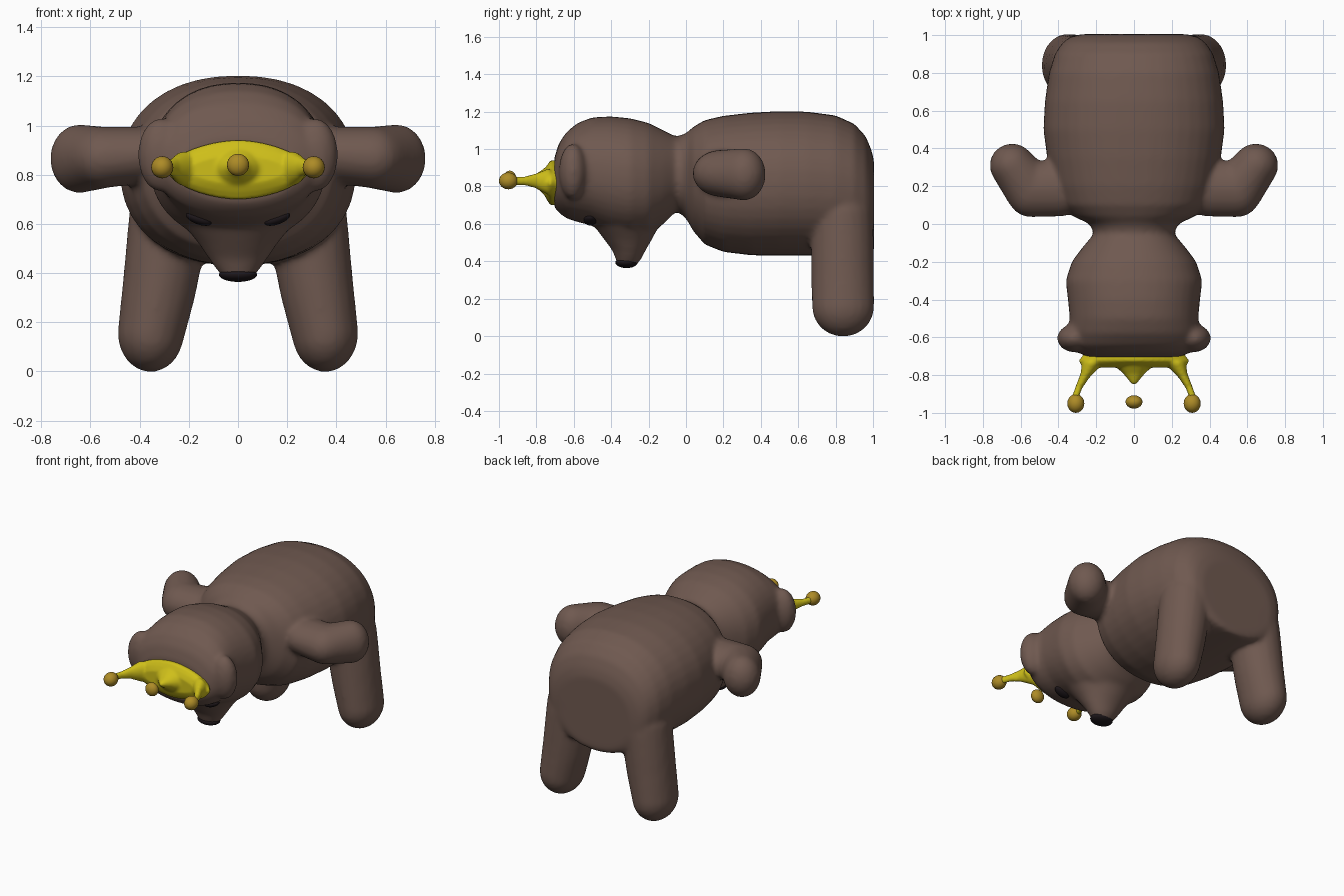
import bpy, bmesh
from math import sin, cos, pi
from mathutils import Matrix, Vector

if "Cube" in bpy.data.objects:
    bpy.data.objects.remove(bpy.data.objects["Cube"])


def material(name, rgb):
    m = bpy.data.materials.new(name)
    m.diffuse_color = (*rgb, 1)
    m.use_nodes = True
    m.node_tree.nodes["Principled BSDF"].inputs["Base Color"].default_value = m.diffuse_color
    return m


FUR = material("brown_fur", (0.16, 0.10, 0.08))
GOLD = material("yellow", (0.62, 0.52, 0.01))
DARK_GOLD = material("dark_gold", (0.42, 0.26, 0.02))
BLACK = material("black", (0.012, 0.008, 0.01))


def power(v, e):
    return (1 if v >= 0 else -1) * abs(v) ** (2 / e)


def loft(bm, rings, n=40):
    """Closed skin through rings of points; each ring is a function of angle."""
    loops = [[bm.verts.new(r(2 * pi * i / n)) for i in range(n)] for r in rings]
    faces = [bm.faces.new(loops[0]), bm.faces.new(loops[-1])]
    for a, b in zip(loops, loops[1:]):
        for i in range(n):
            j = (i + 1) % n
            faces.append(bm.faces.new((a[i], a[j], b[j], b[i])))
    bmesh.ops.recalc_face_normals(bm, faces=faces)


def ring_y(y, rx, top, bottom, e=2.2):
    zc, rz = (top + bottom) / 2, (top - bottom) / 2
    return lambda t: (rx * power(cos(t), e), y, zc + rz * power(sin(t), e))


def ring_z(z, rx, y0, y1):
    yc, ry = (y0 + y1) / 2, (y1 - y0) / 2
    return lambda t: (rx * cos(t), yc + ry * sin(t), z)


def ellipsoid(bm, c, r, rot=None):
    m = Matrix.Translation(c) @ (rot or Matrix()) @ Matrix.Diagonal((*r, 1))
    return bmesh.ops.create_uvsphere(bm, u_segments=20, v_segments=12, radius=1, matrix=m)["verts"]


def limb(bm, joints):
    """Chain of hulls between consecutive ellipsoids."""
    for a, b in zip(joints, joints[1:]):
        tmp = bmesh.new()
        ellipsoid(tmp, *a)
        ellipsoid(tmp, *b)
        out = bmesh.ops.convex_hull(tmp, input=tmp.verts[:])
        bad = {g for g in out["geom_interior"] + out["geom_unused"] if isinstance(g, bmesh.types.BMVert)}
        bmesh.ops.delete(tmp, geom=list(bad), context="VERTS")
        bmesh.ops.recalc_face_normals(tmp, faces=tmp.faces[:])
        me = bpy.data.meshes.new("tmp")
        tmp.to_mesh(me)
        tmp.free()
        bm.from_mesh(me)
        bpy.data.meshes.remove(me)


def finish(bm, name, mat, voxel=0, smooth=0):
    me = bpy.data.meshes.new(name)
    bm.to_mesh(me)
    bm.free()
    me.materials.append(mat)
    for p in me.polygons:
        p.use_smooth = True
    ob = bpy.data.objects.new(name, me)
    bpy.context.collection.objects.link(ob)
    if voxel:
        r = ob.modifiers.new("blend", "REMESH")
        r.mode, r.voxel_size, r.use_smooth_shade = "VOXEL", voxel, True
        s = ob.modifiers.new("soften", "SMOOTH")
        s.factor, s.iterations = 0.5, smooth
    return ob


# Bear: head and torso along y
bm = bmesh.new()
head = [(-0.705, 0.24, 0.95, 0.69), (-0.68, 0.30, 1.03, 0.66), (-0.64, 0.34, 1.09, 0.63),
        (-0.58, 0.345, 1.14, 0.61), (-0.5, 0.34, 1.17, 0.59), (-0.4, 0.35, 1.175, 0.55),
        (-0.3, 0.362, 1.165, 0.53), (-0.2, 0.33, 1.14, 0.54), (-0.12, 0.27, 1.10, 0.60)]
torso = [(-0.05, 0.21, 1.065, 0.67), (0.0, 0.235, 1.085, 0.63), (0.04, 0.32, 1.12, 0.56),
         (0.1, 0.39, 1.155, 0.49), (0.2, 0.43, 1.178, 0.45), (0.35, 0.46, 1.195, 0.432),
         (0.5, 0.48, 1.203, 0.43), (0.65, 0.472, 1.2, 0.43), (0.8, 0.45, 1.18, 0.43),
         (0.9, 0.42, 1.135, 0.43), (0.96, 0.38, 1.07, 0.43), (0.99, 0.34, 1.0, 0.43),
         (1.005, 0.28, 0.94, 0.45)]
loft(bm, [ring_y(*s) for s in head + torso])

# Snout pointing down
loft(bm, [ring_z(*s) for s in [
    (0.80, 0.33, -0.62, -0.06), (0.68, 0.28, -0.57, -0.10), (0.60, 0.225, -0.50, -0.14),
    (0.52, 0.16, -0.44, -0.18), (0.46, 0.12, -0.395, -0.215), (0.41, 0.085, -0.375, -0.24),
    (0.38, 0.06, -0.365, -0.265), (0.366, 0.03, -0.345, -0.285)]])

# Ears, arms and legs
for s in (-1, 1):
    ellipsoid(bm, (s * 0.315, -0.605, 0.88), (0.093, 0.075, 0.15))
    limb(bm, [((s * 0.38, 0.19, 0.88), (0.12, 0.15, 0.115)),
              ((s * 0.55, 0.185, 0.87), (0.13, 0.15, 0.125)),
              ((s * 0.645, 0.31, 0.865), (0.12, 0.117, 0.14))])
    limb(bm, [((s * 0.28, 0.835, 0.62), (0.165, 0.168, 0.2)),
              ((s * 0.32, 0.837, 0.35), (0.15, 0.168, 0.2)),
              ((s * 0.355, 0.84, 0.155), (0.135, 0.167, 0.158))])
finish(bm, "bear_body", FUR, 0.014, 10)

# Nose tip and slanted eyes
bm = bmesh.new()
ellipsoid(bm, (0, -0.318, 0.394), (0.078, 0.06, 0.03))
finish(bm, "nose", BLACK)
for s, side in ((-1, "left"), (1, "right")):
    bm = bmesh.new()
    ellipsoid(bm, (s * 0.16, -0.512, 0.62), (0.055, 0.035, 0.022), Matrix.Rotation(-s * 0.35, 4, "Y"))
    finish(bm, side + "_eye", BLACK)

# Crown: lens-shaped band, central peak and two side horns
bm = bmesh.new()
loft(bm, [ring_y(*s) for s in [
    (-0.66, 0.25, 0.93, 0.71, 1.8), (-0.70, 0.275, 0.94, 0.70, 1.8), (-0.725, 0.295, 0.94, 0.70, 1.7),
    (-0.745, 0.28, 0.91, 0.73, 1.7), (-0.76, 0.2, 0.88, 0.76, 1.8)]])
limb(bm, [((0, -0.73, 0.825), (0.12, 0.03, 0.09)), ((0, -0.785, 0.83), (0.06, 0.025, 0.045)),
          ((0, -0.835, 0.835), (0.018, 0.015, 0.018))])
for s in (-1, 1):
    limb(bm, [((s * 0.22, -0.735, 0.825), (0.055, 0.025, 0.07)),
              ((s * 0.258, -0.80, 0.83), (0.026, 0.025, 0.04)),
              ((s * 0.29, -0.86, 0.83), (0.018, 0.02, 0.024)),
              ((s * 0.315, -0.93, 0.83), (0.018, 0.02, 0.022))])
finish(bm, "crown", GOLD, 0.008, 6)

# Balls on the crown points
for x, z, name in ((-0.308, 0.83, "left"), (0, 0.84, "centre"), (0.308, 0.83, "right")):
    bm = bmesh.new()
    end = x != 0
    ellipsoid(bm, (x, -0.95 if end else -0.942, z), (0.045, 0.05 if end else 0.035, 0.045))
    finish(bm, name + "_crown_ball", DARK_GOLD)
